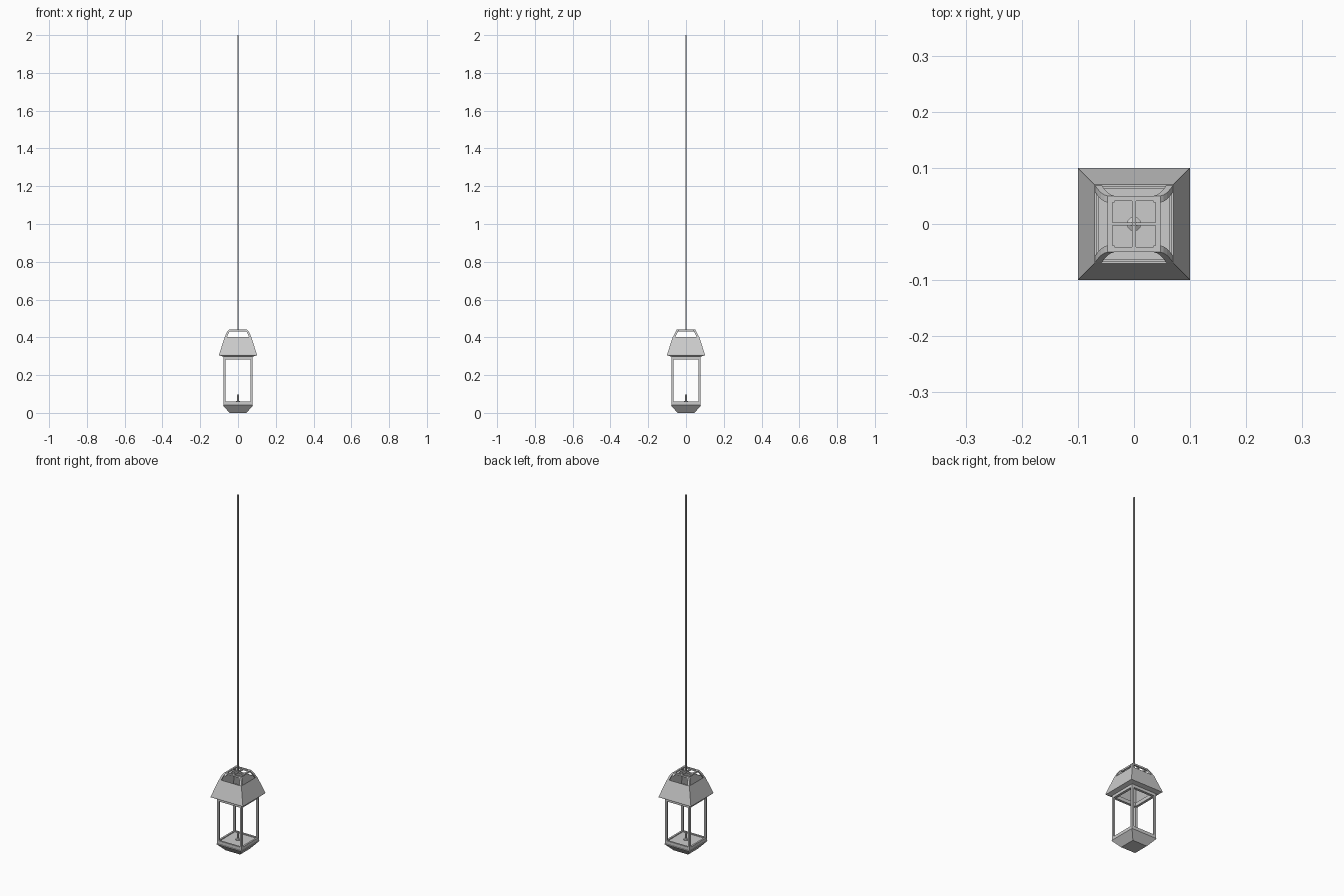
import bpy, bmesh, math

if "Cube" in bpy.data.objects:
    bpy.data.objects.remove(bpy.data.objects["Cube"])

def finish(name, bm):
    bmesh.ops.recalc_face_normals(bm, faces=bm.faces)
    me = bpy.data.meshes.new(name)
    bm.to_mesh(me)
    bm.free()
    ob = bpy.data.objects.new(name, me)
    bpy.context.collection.objects.link(ob)
    return ob

def box(bm, x0, x1, y0, y1, z0, z1):
    r = bmesh.ops.create_cube(bm, size=1)
    for v in r['verts']:
        v.co = ((x0 + x1) / 2 + v.co.x * (x1 - x0),
                (y0 + y1) / 2 + v.co.y * (y1 - y0),
                (z0 + z1) / 2 + v.co.z * (z1 - z0))

def loft(bm, rings, closed=False):
    """Skin rings of equal vertex count; cap ends, or join last to first."""
    vs = [[bm.verts.new(p) for p in r] for r in rings]
    n = len(vs[0])
    pairs = list(zip(vs, vs[1:])) + ([(vs[-1], vs[0])] if closed else [])
    for a, b in pairs:
        for i in range(n):
            j = (i + 1) % n
            bm.faces.new((a[i], a[j], b[j], b[i]))
    if not closed:
        bm.faces.new(vs[0])
        bm.faces.new(vs[-1])

def square(h, z):
    return [(-h, -h, z), (h, -h, z), (h, h, z), (-h, h, z)]

def circle(r, z, n=8):
    return [(r * math.cos((i + .5) * math.tau / n), r * math.sin((i + .5) * math.tau / n), z) for i in range(n)]

def frame(bm, hx, hy, w, z0, z1):
    for s in (-1, 1):
        box(bm, -hx, hx, s * hy, s * (hy - w), z0, z1)
        box(bm, s * hx, s * (hx - w), -hy + w, hy - w, z0, z1)

# tapered base with its square rim
bm = bmesh.new()
loft(bm, [square(h, z) for h, z in ((.045, 0), (.08, .04), (.077, .042), (.077, .055))])
finish("base", bm)

# corner posts
bm = bmesh.new()
for sx in (-1, 1):
    for sy in (-1, 1):
        box(bm, sx * .077, sx * .066, sy * .077, sy * .066, .05, .30)
finish("corner_posts", bm)

# frame on top of the posts and low sill frame
bm = bmesh.new()
frame(bm, .077, .077, .014, .282, .302)
frame(bm, .077, .077, .01, .052, .06)
finish("window_frames", bm)

# hollow sloping roof with a turned-in underside
bm = bmesh.new()
loft(bm, [square(h, z) for h, z in ((.072, .296), (.1, .305), (.1, .31), (.07, .402),
                                    (.067, .402), (.094, .312), (.072, .303))], closed=True)
finish("roof", bm)

# open crown: four curved ribs
bm = bmesh.new()
w = .012
for sx in (-1, 1):
    for sy in (-1, 1):
        loft(bm, [[(sx * x, sy * y, z), (sx * (x - w), sy * y, z),
                   (sx * (x - w), sy * (y - w), z), (sx * x, sy * (y - w), z)]
                  for x, y, z in ((.07, .07, .40), (.065, .0625, .415), (.059, .056, .428),
                                  (.053, .052, .436), (.047, .05, .441))])
finish("crown_ribs", bm)

# top frame with crossbars
bm = bmesh.new()
frame(bm, .047, .05, .009, .432, .441)
box(bm, -.04, .04, -.003, .003, .432, .441)
box(bm, -.004, .004, -.042, .042, .432, .441)
finish("crown_top", bm)

# candle on the base plate
bm = bmesh.new()
loft(bm, [circle(r, z) for r, z in ((.013, .054), (.013, .06), (.006, .064), (.006, .09), (.002, .1))])
finish("candle", bm)

# hanging rod
bm = bmesh.new()
box(bm, -.003, .003, -.003, .003, .436, 2.0)
finish("hanging_rod", bm)
